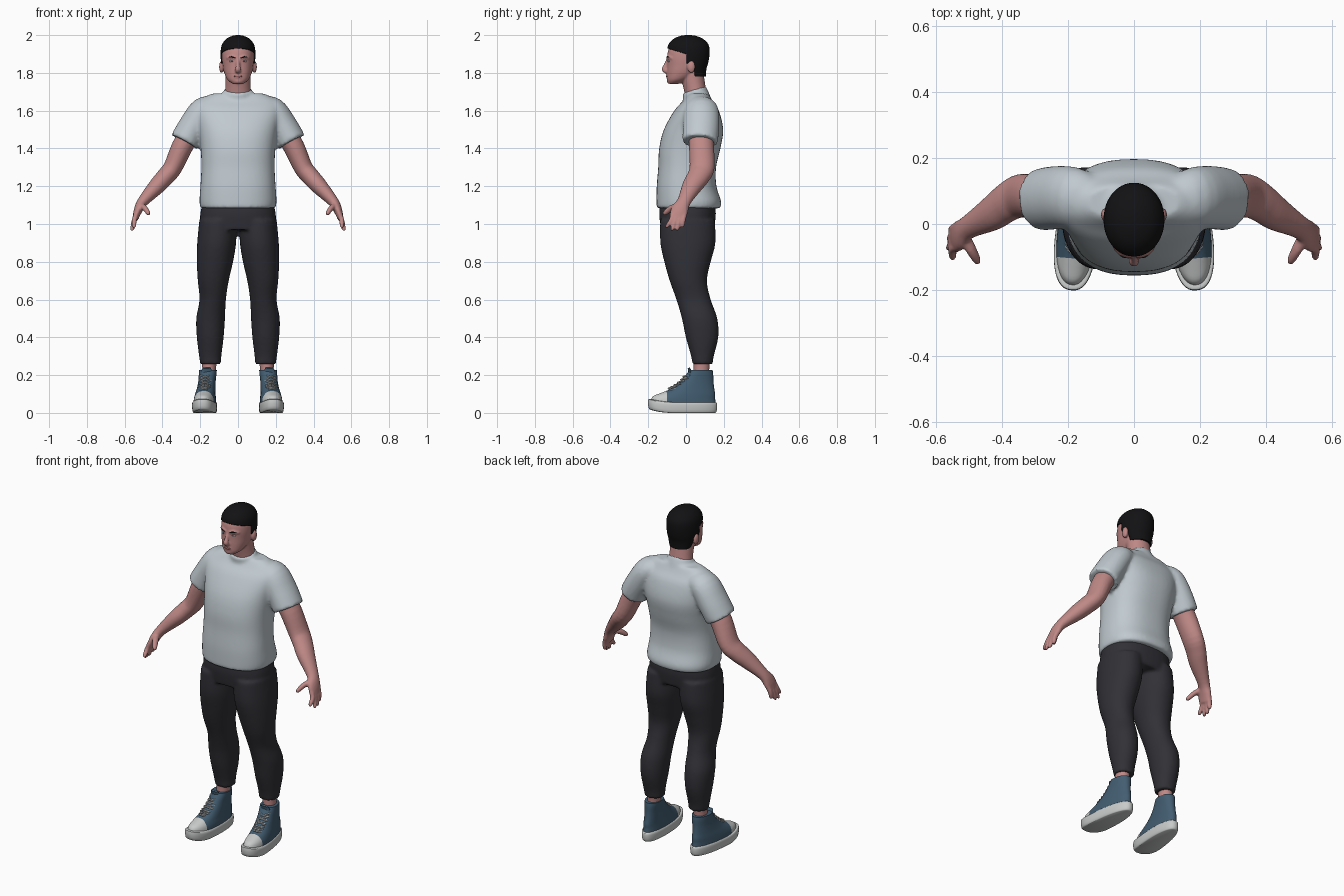
import bpy, bmesh, math
from mathutils import Vector, Matrix


def material(name, r, g, b):
    m = bpy.data.materials.new(name)
    m.diffuse_color = (r, g, b, 1)
    return m


SKIN = material("skin", 0.52, 0.25, 0.24)
LIP = material("lip", 0.36, 0.13, 0.13)
HAIR = material("black_hair", 0.006, 0.006, 0.007)
SHIRT = material("pale_grey_cloth", 0.53, 0.59, 0.63)
PANTS = material("charcoal_cloth", 0.03, 0.03, 0.037)
BLUE = material("blue_canvas", 0.055, 0.11, 0.165)
WHITE = material("white_rubber", 0.58, 0.59, 0.59)
IRIS = material("iris_blue", 0.08, 0.16, 0.25)


def spline(pts, steps):
    """Catmull-Rom resampling of a list of equal-length tuples."""
    out = []
    for i in range(len(pts) - 1):
        p = [pts[max(i - 1, 0)], pts[i], pts[i + 1], pts[min(i + 2, len(pts) - 1)]]
        for k in range(steps):
            t = k / steps
            out.append([0.5 * (2 * b + (c - a) * t + (2 * a - 5 * b + 4 * c - d) * t * t
                               + (3 * b - a - 3 * c + d) * t ** 3) for a, b, c, d in zip(*p)])
    return out + [list(pts[-1])]


def loft(bm, rings, n=32, power=2.0, follow=False, taper=0.0, steps=4):
    """Skin superellipse rings (x, y, z, half width, half depth)."""
    rings = spline(rings, steps)
    loops = []
    for i, (x, y, z, ru, rv) in enumerate(rings):
        u, v = Vector((1, 0, 0)), Vector((0, 1, 0))
        if follow:
            a, b = rings[max(i - 1, 0)], rings[min(i + 1, len(rings) - 1)]
            t = (Vector(b[:3]) - Vector(a[:3])).normalized()
            v = (v - t * v.dot(t)).normalized()
            u = v.cross(t)
        loop = []
        for k in range(n):
            ang = 2 * math.pi * k / n
            c, s = math.cos(ang), math.sin(ang)
            c = math.copysign(abs(c) ** (2 / power), c)
            s = math.copysign(abs(s) ** (2 / power), s)
            loop.append(bm.verts.new(Vector((x, y, z)) + u * (ru * c * (1 - taper * s)) + v * (rv * s)))
        loops.append(loop)
    for a, b in zip(loops, loops[1:]):
        for k in range(n):
            bm.faces.new((a[k], a[(k + 1) % n], b[(k + 1) % n], b[k]))
    bm.faces.new(loops[0][::-1])
    bm.faces.new(loops[-1])


def tube(bm, rings, n=20):
    loft(bm, rings, n, follow=True)


def ball(bm, centre, radii):
    m = Matrix.Translation(centre) @ Matrix.Diagonal((*radii, 1))
    bmesh.ops.create_uvsphere(bm, u_segments=20, v_segments=12, radius=1, matrix=m)


def finish(name, bm, mats, mirror=False, voxel=0, smooth=3, angle=40):
    bmesh.ops.recalc_face_normals(bm, faces=bm.faces)
    me = bpy.data.meshes.new(name)
    bm.to_mesh(me)
    bm.free()
    ob = bpy.data.objects.new(name, me)
    bpy.context.collection.objects.link(ob)
    for m in mats:
        me.materials.append(m)
    bpy.ops.object.select_all(action='DESELECT')
    ob.select_set(True)
    bpy.context.view_layer.objects.active = ob
    bpy.ops.object.shade_smooth_by_angle(angle=math.radians(angle))
    if mirror:
        ob.modifiers.new("mirror", 'MIRROR').use_mirror_merge = False
    if voxel:  # blend overlapping volumes into one soft surface
        r = ob.modifiers.new("blend", 'REMESH')
        r.mode, r.voxel_size, r.use_smooth_shade = 'VOXEL', voxel, True
        s = ob.modifiers.new("soften", 'SMOOTH')
        s.factor, s.iterations = 0.5, smooth
    return ob


# Shirt: torso, collar and short sleeves
bm = bmesh.new()
loft(bm, [(0, .013, 1.083, .198, .168), (0, .015, 1.12, .204, .171), (0, .003, 1.2, .199, .158),
          (0, .006, 1.3, .194, .153), (0, .02, 1.4, .198, .162), (0, .04, 1.5, .212, .157),
          (0, .056, 1.6, .232, .118), (0, .062, 1.65, .215, .08), (0, .065, 1.69, .14, .055)], 48, 2.4)
loft(bm, [(0, .062, 1.62, .12, .085), (0, .055, 1.67, .088, .072), (0, .042, 1.712, .074, .065)],
     32, 2, True)
for s in (1, -1):
    tube(bm, [(s * .12, .075, 1.62, .055, .07), (s * .18, .08, 1.60, .074, .092),
              (s * .235, .08, 1.52, .078, .096), (s * .283, .074, 1.435, .08, .094)], 32)
finish("shirt", bm, [SHIRT], voxel=.01, smooth=4)

# Trousers: hips and two legs
bm = bmesh.new()
loft(bm, [(0, .008, 1.11, .188, .145), (0, .008, 1.05, .2, .15), (0, .008, .97, .2, .14)], 40, 2.4)
for s in (1, -1):
    loft(bm, [(s * .105, .008, 1.02, .1, .145), (s * .113, .01, .9, .103, .146),
              (s * .122, .008, .8, .096, .123), (s * .131, .012, .7, .082, .099),
              (s * .134, .04, .6, .07, .091), (s * .145, .072, .5, .076, .094),
              (s * .147, .085, .4, .071, .086), (s * .147, .087, .3, .059, .06),
              (s * .145, .087, .258, .055, .054)], 32, 2.1)
finish("trousers", bm, [PANTS], voxel=.01)

# Arms and hands
bm = bmesh.new()
tube(bm, [(.24, .08, 1.5, .055, .065), (.295, .082, 1.41, .056, .066), (.345, .085, 1.3, .05, .066),
          (.385, .065, 1.25, .048, .06), (.43, .032, 1.2, .044, .053), (.503, -.01, 1.12, .029, .036),
          (.528, -.033, 1.075, .023, .046), (.543, -.045, 1.03, .016, .043)], 28)
for y0, y1, x1, z1 in ((-.078, -.1, .55, .985), (-.057, -.072, .56, .97),
                       (-.036, -.045, .558, .972), (-.015, -.018, .552, .987)):
    tube(bm, [(.535, y0 + .01, 1.06, .014, .013), (.549, y0, 1.02, .014, .013),
              (x1, y1, z1 + .004, .011, .01), (x1, y1, z1 - .006, .006, .006)], 12)
tube(bm, [(.52, -.03, 1.1, .016, .018), (.495, -.075, 1.085, .015, .018),
          (.477, -.108, 1.06, .012, .014), (.473, -.116, 1.048, .007, .008)], 12)
finish("arms", bm, [SKIN], mirror=True, voxel=.006, smooth=2)

# Head: skull, jaw, neck, nose, brow and ears
bm = bmesh.new()
loft(bm, [(0, -.066, 1.742, .028, .028), (0, -.045, 1.763, .055, .055), (0, -.015, 1.8, .073, .086),
          (0, 0, 1.84, .081, .1), (0, .004, 1.88, .085, .104), (0, .01, 1.92, .083, .104),
          (0, .012, 1.96, .068, .083), (0, .012, 1.983, .035, .045)], 36, 2.15)
tube(bm, [(0, .065, 1.62, .08, .06), (0, .048, 1.71, .068, .058), (0, .03, 1.8, .066, .062)], 32)
tube(bm, [(0, -.092, 1.875, .009, .01), (0, -.107, 1.84, .011, .012), (0, -.115, 1.818, .016, .014),
          (0, -.1, 1.806, .015, .012)], 16)
for s in (1, -1):
    ball(bm, (s * .087, .028, 1.832), (.013, .021, .033))
    tube(bm, [(s * .01, -.097, 1.878, .008, .008), (s * .034, -.093, 1.884, .008, .008),
              (s * .058, -.073, 1.878, .007, .007)], 12)
ball(bm, (0, -.094, 1.782), (.024, .012, .013))
ball(bm, (0, -.086, 1.757), (.024, .016, .014))
finish("head", bm, [SKIN], voxel=.0055, smooth=3)

# Face details
bm = bmesh.new()
ball(bm, (.033, -.088, 1.862), (.013, .008, .006))
finish("eyes", bm, [WHITE], mirror=True)
bm = bmesh.new()
ball(bm, (.032, -.094, 1.862), (.005, .0035, .005))
finish("irises", bm, [IRIS], mirror=True)
bm = bmesh.new()
tube(bm, [(.014, -.1, 1.878, .003, .004), (.035, -.097, 1.885, .004, .004), (.058, -.076, 1.879, .002, .003)], 10)
finish("eyebrows", bm, [HAIR], mirror=True)
bm = bmesh.new()
ball(bm, (0, -.101, 1.782), (.022, .006, .006))
finish("lips", bm, [LIP])

# Short hair: a cap trimmed along the forehead, sideburns and nape
bm = bmesh.new()
loft(bm, [(0, .055, 1.78, .062, .05), (0, .028, 1.82, .08, .08), (0, .015, 1.86, .09, .104),
          (0, .013, 1.91, .092, .112), (0, .013, 1.95, .085, .106), (0, .012, 1.98, .062, .078),
          (0, .012, 1.996, .03, .04), (0, .012, 2.0, .008, .01)], 48, 2.05)
fringe_co, fringe_no = Vector((0, -.1, 1.93)), Vector((0, .3, 1)).normalized()
for co, no in ((fringe_co, fringe_no), (Vector((0, .002, 0)), Vector((0, 1, 0))),
               (Vector((0, .045, 0)), Vector((0, 1, 0))), (Vector((0, 0, 1.85)), Vector((0, 0, 1)))):
    bmesh.ops.bisect_plane(bm, geom=bm.verts[:] + bm.edges[:] + bm.faces[:], plane_co=co, plane_no=no)
bare = []
for f in bm.faces:
    c = f.calc_center_median()
    if not ((c - fringe_co).dot(fringe_no) > 0 or c.y > .045 or (c.y > .002 and c.z > 1.85)):
        bare.append(f)
bmesh.ops.delete(bm, geom=bare, context='FACES')
hair = finish("hair", bm, [HAIR], angle=60)
thick = hair.modifiers.new("thickness", 'SOLIDIFY')
thick.thickness, thick.offset = .012, -1

# Ankles
bm = bmesh.new()
loft(bm, [(.155, .08, .17, .036, .042), (.153, .082, .23, .036, .041), (.15, .085, .3, .042, .045)], 24)
finish("ankles", bm, [SKIN], mirror=True)


def pose_shoe(bm):
    """Lift the toe a little and turn the foot outward."""
    for v in bm.verts:
        v.co.z += .02 * max(0, min(1, (-.07 - v.co.y) / .13)) ** 2
    bmesh.ops.rotate(bm, verts=bm.verts, cent=(.172, 0, 0), matrix=Matrix.Rotation(math.radians(5), 3, 'Z'))


# Rubber soles
bm = bmesh.new()
loft(bm, [(.172, -.018, 0, .055, .172), (.172, -.018, .006, .06, .18), (.172, -.018, .03, .063, .184),
          (.172, -.018, .052, .062, .182), (.172, -.018, .056, .056, .174)], 48, 2.4, taper=.14, steps=2)
pose_shoe(bm)
finish("soles", bm, [WHITE], mirror=True)

# Canvas uppers with rubber toe caps
bm = bmesh.new()
loft(bm, [(.172, -.015, .045, .058, .174), (.172, -.01, .075, .056, .165), (.172, .01, .1, .052, .145),
          (.17, .037, .13, .048, .113), (.168, .06, .17, .045, .086), (.166, .074, .205, .046, .071),
          (.165, .08, .226, .046, .062)], 48, 2.2, taper=.12)
bmesh.ops.bisect_plane(bm, geom=bm.verts[:] + bm.edges[:] + bm.faces[:],
                       plane_co=(0, -.105, 0), plane_no=(0, 1, 0))
for f in bm.faces:
    f.material_index = int(f.calc_center_median().y < -.105)
pose_shoe(bm)
finish("shoe_uppers", bm, [BLUE, WHITE], mirror=True)

# Shoe tongues
bm = bmesh.new()
tube(bm, [(.168, .02, .18, .03, .012), (.166, .022, .215, .03, .01), (.166, .014, .238, .022, .006)], 16)
finish("shoe_tongues", bm, [BLUE], mirror=True)

# Crossed laces climbing the instep
bm = bmesh.new()
for y, z in spline([(-.09, .123), (-.06, .141), (-.025, .17), (-.003, .197)], 2)[:-1]:
    for s in (1, -1):
        tube(bm, [(.172 - s * .03, y + .022, z - .004, .0035, .0035), (.172, y - .004, z + .006, .0035, .0035),
                  (.172 + s * .03, y + .03, z + .014, .0035, .0035)], 8)
pose_shoe(bm)
finish("laces", bm, [WHITE], mirror=True)
